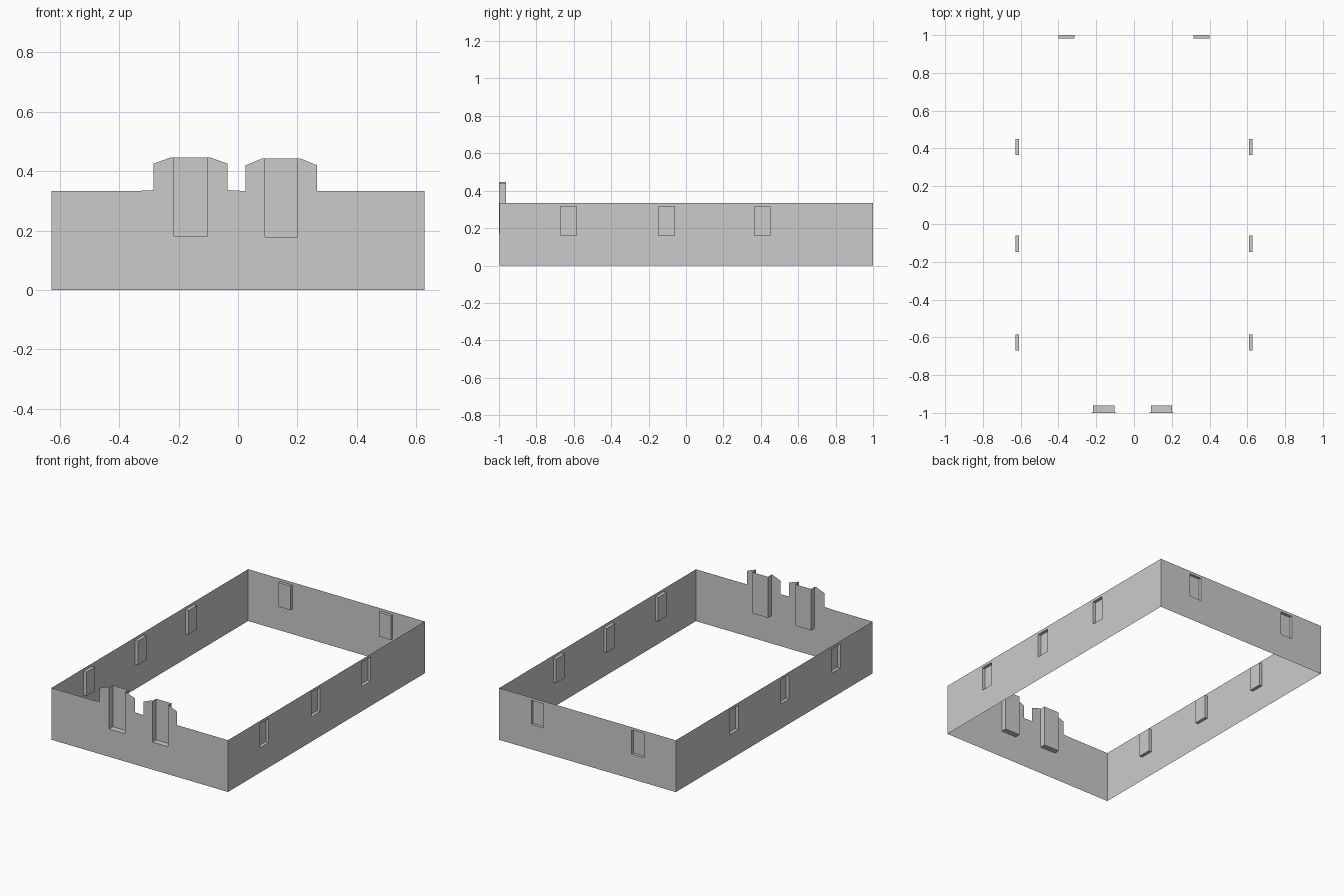
import bpy, bmesh
from math import pi

if "Cube" in bpy.data.objects:
    bpy.data.objects.remove(bpy.data.objects["Cube"])

H = 0.333          # wall height
HX = 0.628         # half width
YF, YB = -0.998, 1.0


def make(name, polys, loc=(0, 0, 0), rot=0.0):
    """Polygons are lists of (u right, d inward, v up); the wall faces local -y."""
    bm = bmesh.new()
    for p in polys:
        bm.faces.new([bm.verts.new(c) for c in p])
    bmesh.ops.remove_doubles(bm, verts=bm.verts, dist=1e-5)
    me = bpy.data.meshes.new(name)
    bm.to_mesh(me)
    bm.free()
    ob = bpy.data.objects.new(name, me)
    ob.location = loc
    ob.rotation_euler = (0, 0, rot)
    bpy.context.collection.objects.link(ob)


def rect(a, b, z0, z1, d=0.0):
    return [(a, d, z0), (b, d, z0), (b, d, z1), (a, d, z1)]


def niche(a, b, z0, z1, depth, d0=0.0, top=True):
    """Recess open towards the outside: back panel, cheeks, sill, optional head."""
    d = d0 + depth
    polys = [rect(a, b, z0, z1, d),
             [(a, d0, z0), (a, d, z0), (a, d, z1), (a, d0, z1)],
             [(b, d, z0), (b, d0, z0), (b, d0, z1), (b, d, z1)],
             [(a, d0, z0), (b, d0, z0), (b, d, z0), (a, d, z0)]]
    if top:
        polys.append([(a, d, z1), (b, d, z1), (b, d0, z1), (a, d0, z1)])
    return polys


def windowed_wall(name, u0, u1, windows, z0, z1, depth, loc, rot):
    """Flat wall panel with rectangular window recesses."""
    us = sorted([u0, u1] + [u for w in windows for u in w])
    polys = []
    for i, (a, b) in enumerate(zip(us, us[1:])):
        for j, (c, d) in enumerate(((0, z0), (z0, z1), (z1, H))):
            if i % 2 and j == 1:
                polys += niche(a, b, c, d, depth)
            else:
                polys.append(rect(a, b, c, d))
    make(name, polys, loc, rot)


# Side walls, three windows each
side = [(-0.671, -0.586), (-0.148, -0.062), (0.365, 0.45)]
windowed_wall("right_wall", YF, YB, side, 0.16, 0.315, 0.02, (HX, 0, 0), pi / 2)
mirrored = [(-b, -a) for a, b in side]
windowed_wall("left_wall", -YB, -YF, mirrored, 0.16, 0.315, 0.02, (-HX, 0, 0), -pi / 2)

# Back wall, two windows
windowed_wall("back_wall", -HX, HX, [(-0.40, -0.314), (0.314, 0.40)],
              0.16, 0.315, 0.018, (0, YB, 0), pi)

# Front wall: stepped outline with two tall openings cut from the top
# bay: centre, half width, frame half, opening half, sill, shoulder, top, left foot, right foot
bays = [(-0.160, 0.125, 0.067, 0.056, 0.180, 0.425, 0.446, 0.336, 0.336),
        (0.146, 0.120, 0.066, 0.055, 0.178, 0.420, 0.442, 0.333, 0.333)]
outline = [(-HX, H), (-0.345, H)]
for c, w, f, o, sill, sh, top, zl, zr in bays:
    outline += [(c - w, zl), (c - w, sh), (c - f, top), (c - o, top), (c - o, sill),
                (c + o, sill), (c + o, top), (c + f, top), (c + w, sh), (c + w, zr)]
outline += [(HX, H), (HX, 0), (-HX, 0)]
make("front_wall", [[(u, 0, v) for u, v in reversed(outline)]], (0, YF, 0))

# Tall front recesses and their thin raised frames
for side_name, (c, w, f, o, sill, sh, top, zl, zr) in zip(("left", "right"), bays):
    make(side_name + "_front_recess",
         niche(c - o, c + o, sill, top, 0.038, -0.002, top=False), (0, YF, 0))
    zb, p = sill - 0.008, -0.002
    outer = [(c - f, top), (c - f, zb), (c + f, zb), (c + f, top)]
    inner = [(c - o, top), (c - o, sill), (c + o, sill), (c + o, top)]
    polys = []
    for k in range(3):
        (a, az), (b, bz) = outer[k], outer[k + 1]
        (e, ez), (g, gz) = inner[k], inner[k + 1]
        polys.append([(a, p, az), (b, p, bz), (g, p, gz), (e, p, ez)])
        polys.append([(a, 0, az), (b, 0, bz), (b, p, bz), (a, p, az)])
    make(side_name + "_front_frame", polys, (0, YF, 0))
